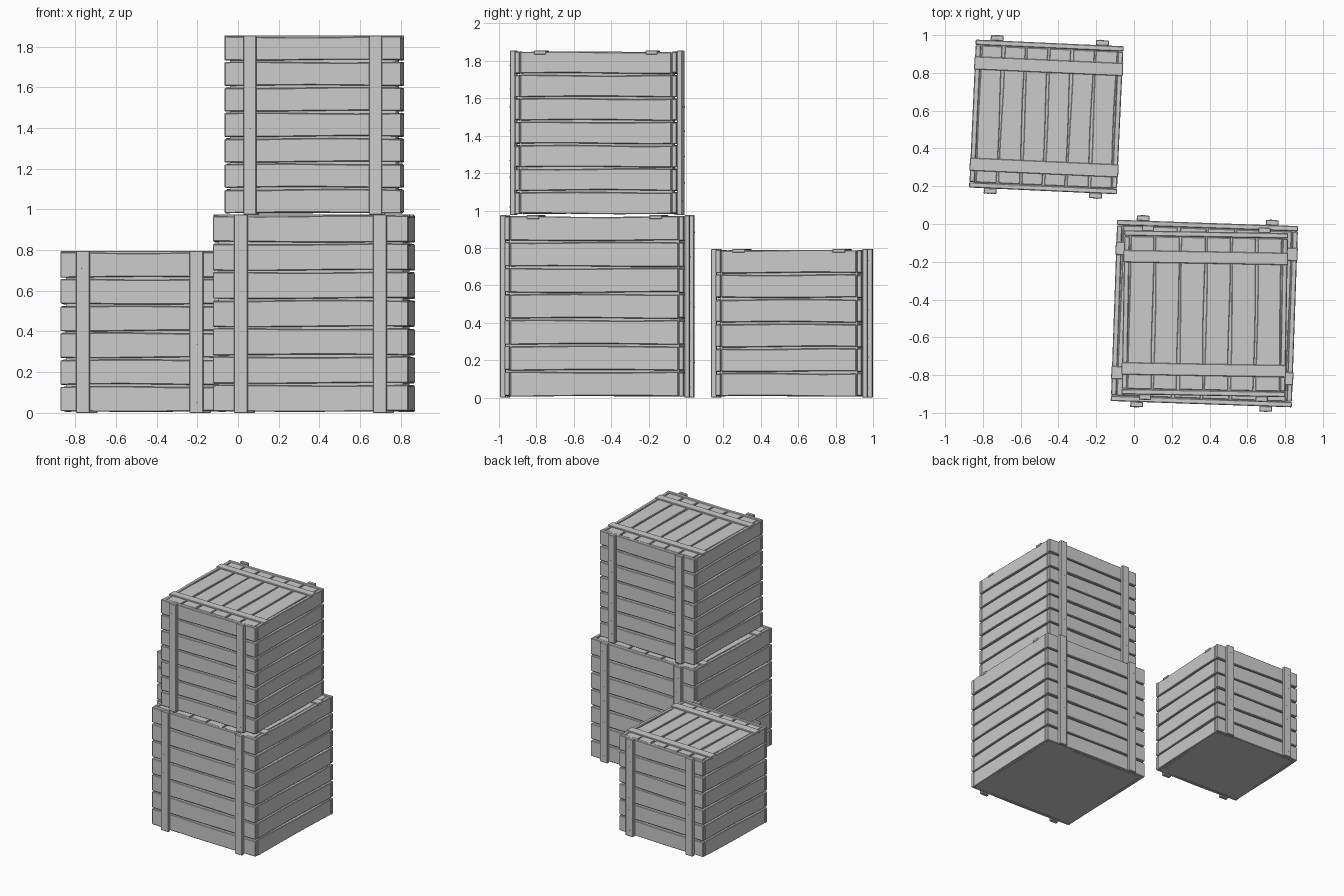
import bpy, bmesh, math, random
from mathutils import Matrix, Vector

if "Cube" in bpy.data.objects:
    bpy.data.objects.remove(bpy.data.objects["Cube"])

random.seed(4)


def board(bm, centre, along, across, size, wobble=0.0, segs=8):
    """Plank of size (length, width, thickness) with slightly wavy long edges."""
    length, width, thick = size
    u, v = Vector(along), Vector(across)
    n = u.cross(v)
    p1, p2 = random.uniform(0, 6.28), random.uniform(0, 6.28)
    rings = []
    if not wobble:
        segs = 1
    for i in range(segs + 1):
        s = i / segs
        base = Vector(centre) + u * (s - 0.5) * length
        lo = -width / 2 + wobble * math.sin(5 * s + p1)
        hi = width / 2 + wobble * math.sin(6 * s + p2)
        rings.append([bm.verts.new(base + v * a + n * b) for a, b in
                      ((lo, -thick / 2), (hi, -thick / 2), (hi, thick / 2), (lo, thick / 2))])
    for a, b in zip(rings, rings[1:]):
        for k in range(4):
            bm.faces.new((a[k], a[(k + 1) % 4], b[(k + 1) % 4], b[k]))
    bm.faces.new(rings[0][::-1])
    bm.faces.new(rings[-1])


def finish(bm, name, matrix, bevel=0.0):
    bmesh.ops.recalc_face_normals(bm, faces=bm.faces)
    me = bpy.data.meshes.new(name)
    bm.to_mesh(me)
    bm.free()
    ob = bpy.data.objects.new(name, me)
    bpy.context.collection.objects.link(ob)
    ob.matrix_world = matrix
    if bevel:
        mod = ob.modifiers.new("worn_edges", 'BEVEL')
        mod.width = bevel
        mod.segments = 1
        mod.limit_method = 'ANGLE'
        mod.angle_limit = math.radians(40)


X, Y, Z = (1, 0, 0), (0, 1, 0), (0, 0, 1)
T = 0.028      # plank thickness
GAP = 0.011


def crate(name, x, y, z, angle, side, height, rows, bat_w):
    m = Matrix.Translation((x, y, z)) @ Matrix.Rotation(math.radians(angle), 4, 'Z')
    h = side / 2
    inner = side - 2 * T

    # closed inner box seen through the gaps and from below
    bm = bmesh.new()
    board(bm, (0, 0, height / 2 - 0.006), X, Y, (inner + 0.004, inner + 0.004, height - 0.028))
    finish(bm, name + "_inner_box", m)

    # wall planks: front and back run full width, sides fit between them
    pitch = (height - 0.004) / rows
    bm = bmesh.new()
    for r in range(rows):
        zc = 0.002 + pitch * (r + 0.5)
        for s in (-1, 1):
            w = pitch - GAP
            board(bm, (0, s * (h - T / 2), zc), X, Z, (side, w, T), 0.0025)
            board(bm, (s * (h - T / 2 - 0.001), 0, zc), Y, Z, (inner - 0.004, w, T), 0.0025)
    finish(bm, name + "_wall_planks", m, 0.004)

    # lid planks
    bm = bmesh.new()
    lid = inner / 6
    for i in range(6):
        xc = -inner / 2 + lid * (i + 0.5)
        board(bm, (xc, 0, height - 0.02), Y, X, (inner - 0.004, lid - GAP, 0.02), 0.0025)
    finish(bm, name + "_lid_planks", m, 0.003)

    # upright battens front and back, and cross battens on the lid
    bm = bmesh.new()
    bx = 0.712 * h
    for s in (-1, 1):
        for q in (-1, 1):
            board(bm, (q * bx, s * (h + T / 2 - 0.001), height / 2), Z, X, (height, bat_w, T))
        board(bm, (0, s * 0.685 * h, height - 0.01), X, Y, (side + 0.004, bat_w, 0.02))
    finish(bm, name + "_battens", m, 0.003)

    # nail heads on the upright battens
    bm = bmesh.new()
    for r in range(rows):
        for s in (-1, 1):
            for q in (-1, 1):
                pos = (q * bx + random.uniform(-0.012, 0.012), s * (h + T - 0.001),
                       pitch * (r + 0.5) + random.uniform(-0.02, 0.02))
                bmesh.ops.create_cone(bm, cap_ends=True, segments=6, radius1=0.003, radius2=0.003,
                                      depth=0.004, matrix=Matrix.Translation(pos)
                                      @ Matrix.Rotation(math.pi / 2, 4, 'X'))
    finish(bm, name + "_nails", m)


crate("large_crate", 0.373, -0.474, 0.0, -2.0, 0.960, 0.975, 7, 0.068)
crate("upper_crate", 0.375, -0.475, 0.975, -1.0, 0.868, 0.880, 7, 0.064)
crate("small_crate", -0.464, 0.567, 0.0, -2.6, 0.784, 0.795, 6, 0.068)
